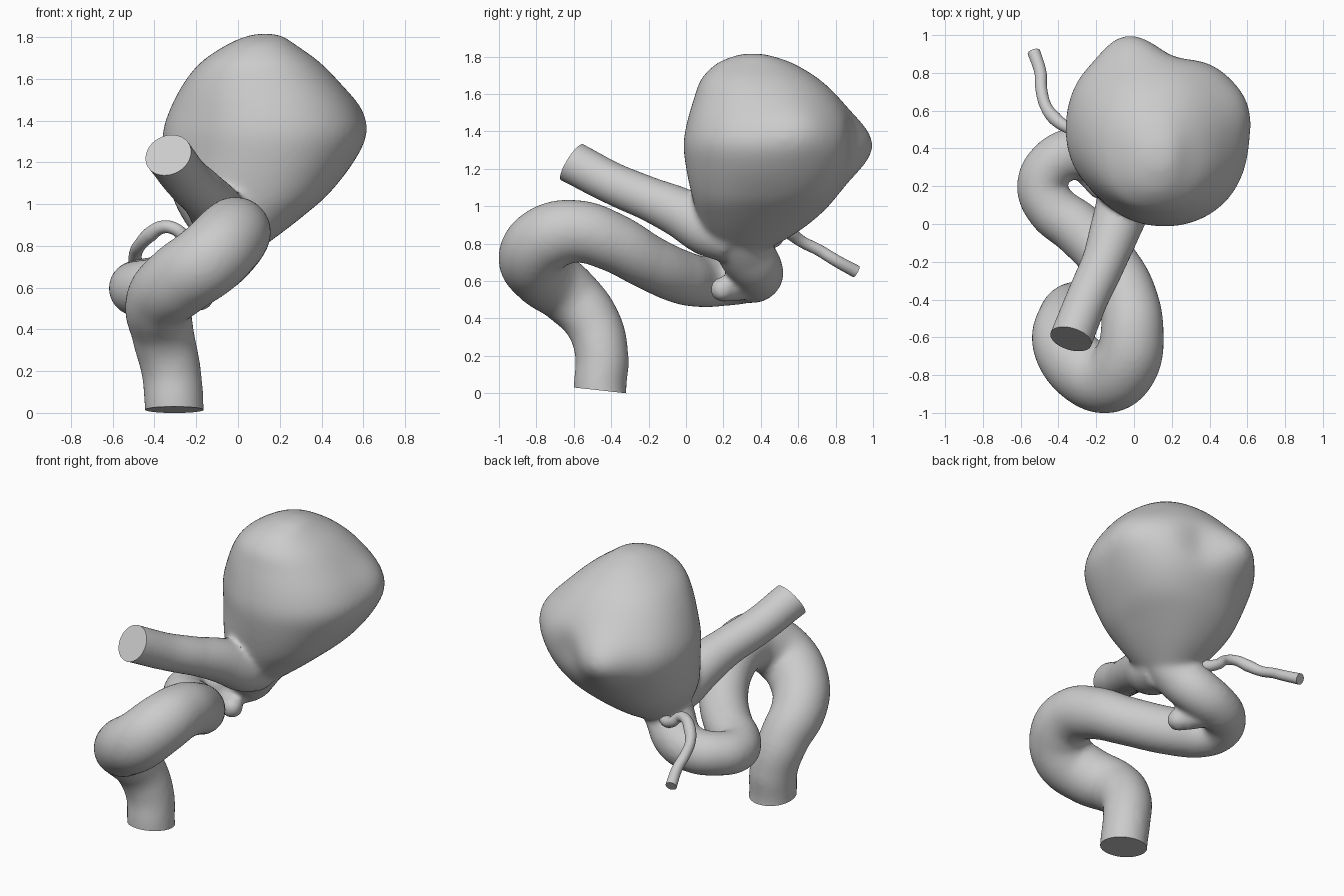
import bpy, bmesh, math
from mathutils import Vector

if "Cube" in bpy.data.objects:
    bpy.data.objects.remove(bpy.data.objects["Cube"])


def tube_mesh(points):
    """Round tube through (x, y, z, radius) points, returned as mesh data."""
    cu = bpy.data.curves.new("path", 'CURVE')
    cu.dimensions = '3D'
    cu.bevel_depth = 1.0
    cu.bevel_resolution = 10
    cu.resolution_u = 10
    cu.use_fill_caps = True
    sp = cu.splines.new('BEZIER')
    sp.bezier_points.add(len(points) - 1)
    for bp, (x, y, z, r) in zip(sp.bezier_points, points):
        bp.co = (x, y, z)
        bp.radius = r
        bp.handle_left_type = bp.handle_right_type = 'AUTO'
    ob = bpy.data.objects.new("path", cu)
    bpy.context.collection.objects.link(ob)
    bpy.context.view_layer.update()
    me = bpy.data.meshes.new_from_object(ob.evaluated_get(bpy.context.evaluated_depsgraph_get()))
    bpy.data.objects.remove(ob)
    return me


def refine(rows, steps=5):
    """Catmull-Rom interpolation between the rows of a table."""
    out = []
    for i in range(len(rows) - 1):
        p0, p1, p2, p3 = rows[max(i - 1, 0)], rows[i], rows[i + 1], rows[min(i + 2, len(rows) - 1)]
        for s in range(steps):
            t = s / steps
            out.append([0.5 * (2 * b + (c - a) * t + (2 * a - 5 * b + 4 * c - d) * t * t
                               + (3 * b - a - 3 * c + d) * t ** 3)
                        for a, b, c, d in zip(p0, p1, p2, p3)])
    return out + [list(rows[-1])]


def add_loft(bm, sections, power, bulges, n=72):
    """Closed stack of superellipses (z, x0, x1, y0, y1) with soft bulges (point, height, width)."""
    rings = []
    for z, x0, x1, y0, y1 in refine(sections):
        ring = []
        for i in range(n):
            c, s = math.cos(2 * math.pi * i / n), math.sin(2 * math.pi * i / n)
            k = (abs(c) ** power + abs(s) ** power) ** (-1 / power)
            p = Vector(((x0 + x1) / 2 + (x1 - x0) / 2 * c * k, (y0 + y1) / 2 + (y1 - y0) / 2 * s * k, z))
            push = sum(h * math.exp(-((p - Vector(q)).length / w) ** 2) for q, h, w in bulges)
            ring.append(bm.verts.new(p + Vector((c, s, 0)) * push))
        rings.append(ring)
    for a, b in zip(rings, rings[1:]):
        for i in range(n):
            j = (i + 1) % n
            bm.faces.new((a[i], a[j], b[j], b[i]))
    bm.faces.new(rings[0][::-1])
    bm.faces.new(rings[-1])


def make_object(name, bm):
    bmesh.ops.remove_doubles(bm, verts=bm.verts, dist=1e-5)
    bmesh.ops.recalc_face_normals(bm, faces=bm.faces)
    me = bpy.data.meshes.new(name)
    bm.to_mesh(me)
    bm.free()
    ob = bpy.data.objects.new(name, me)
    bpy.context.collection.objects.link(ob)
    return ob


def smooth_shade(ob):
    bpy.ops.object.select_all(action='DESELECT')
    ob.select_set(True)
    bpy.context.view_layer.objects.active = ob
    bpy.ops.object.shade_smooth_by_angle(angle=math.radians(40))


# Winding inlet vessel, from the base up to the neck
inlet = [(-0.30, -0.45, -0.12, .142), (-0.305, -0.46, 0.02, .142), (-0.32, -0.45, 0.20, .143),
         (-0.36, -0.50, 0.38, .15), (-0.375, -0.63, 0.53, .165), (-0.28, -0.765, 0.635, .178),
         (-0.14, -0.82, 0.735, .183), (-0.04, -0.73, 0.835, .18), (-0.01, -0.58, 0.865, .168),
         (-0.03, -0.40, 0.81, .158), (-0.13, -0.20, 0.70, .147), (-0.29, -0.03, 0.622, .145),
         (-0.44, 0.09, 0.597, .138), (-0.488, 0.20, 0.597, .132), (-0.44, 0.31, 0.61, .132),
         (-0.32, 0.375, 0.625, .137), (-0.20, 0.37, 0.67, .145), (-0.10, 0.31, 0.77, .15),
         (0.0, 0.28, 0.90, .15)]

# Outlet vessel, from the neck to the front
outlet = [(-0.02, 0.26, 0.83, .14), (-0.05, 0.12, 0.88, .15), (-0.10, -0.03, 0.965, .135),
          (-0.16, -0.2, 1.04, .118), (-0.25, -0.40, 1.125, .113), (-0.33, -0.60, 1.23, .115),
          (-0.38, -0.72, 1.29, .115)]

# Short blind stub under the back bend
stub = [(-0.34, 0.40, 0.61, .09), (-0.25, 0.28, 0.565, .073), (-0.185, 0.20, 0.555, .066)]

bm = bmesh.new()
for path in (inlet, outlet, stub):
    bm.from_mesh(tube_mesh(path))
tip = bmesh.ops.create_icosphere(bm, subdivisions=3, radius=.068)
bmesh.ops.translate(bm, verts=tip['verts'], vec=(-0.18, 0.195, 0.555))

# Balloon-shaped sac with soft bulges and one flattened corner
add_loft(bm, [(0.76, -.12, .07, .18, .42), (0.85, -.21, .19, .10, .58), (0.95, -.28, .315, .06, .71),
              (1.05, -.325, .43, .03, .80), (1.20, -.36, .55, -.005, .89), (1.33, -.37, .605, -.02, .92),
              (1.45, -.335, .575, .0, .90), (1.58, -.265, .485, .04, .815), (1.68, -.18, .39, .08, .71),
              (1.76, -.06, .28, .16, .58), (1.80, .03, .22, .25, .47), (1.815, .09, .17, .31, .40)], 2.2,
         [((-0.02, 0.9, 1.32), .095, .16), ((0.52, 0.60, 1.43), .035, .15), ((-0.25, 0.76, 1.33), .02, .15),
          ((-0.24, 0.12, 1.30), -.06, .28), ((0.23, 0.92, 1.33), -.04, .14), ((0.36, 0.70, 1.08), .025, .2),
          ((0.30, 0.15, 1.00), .02, .2)])
vessel = make_object("vessel_with_sac", bm)

# Fuse everything into one organic surface
m = vessel.modifiers.new("fuse", 'REMESH')
m.mode = 'VOXEL'
m.voxel_size = 0.014
m = vessel.modifiers.new("soften", 'SMOOTH')
m.factor = 0.5
m.iterations = 20
bpy.context.view_layer.update()
fused = bpy.data.meshes.new_from_object(vessel.evaluated_get(bpy.context.evaluated_depsgraph_get()))
vessel.modifiers.clear()

# Cut both vessel ends flat
bm = bmesh.new()
bm.from_mesh(fused)
for co, no in [((-0.305, -0.46, 0.015), (0, -0.11, -1)), ((-0.33, -0.61, 1.235), (-0.25, -0.8, 0.5))]:
    faces = [f for f in bm.faces if (f.calc_center_median() - Vector(co)).length < 0.3]
    geom = faces + list({e for f in faces for e in f.edges}) + list({v for f in faces for v in f.verts})
    cut = bmesh.ops.bisect_plane(bm, geom=geom, plane_co=co, plane_no=Vector(no).normalized(),
                                 clear_outer=True)['geom_cut']
    edges = [e for e in cut if isinstance(e, bmesh.types.BMEdge) and e.is_boundary]
    bmesh.ops.edgeloop_fill(bm, edges=edges)
bm.to_mesh(fused)
bm.free()
vessel.data = fused
smooth_shade(vessel)

# Thin crooked side branch
bm = bmesh.new()
bm.from_mesh(tube_mesh([(-0.08, 0.36, 0.84, .04), (-0.17, 0.45, 0.81, .036), (-0.24, 0.49, 0.83, .032),
                        (-0.30, 0.49, 0.88, .03), (-0.36, 0.515, 0.89, .031), (-0.42, 0.56, 0.855, .036),
                        (-0.465, 0.62, 0.81, .031), (-0.49, 0.71, 0.765, .031),
                        (-0.495, 0.80, 0.71, .032), (-0.53, 0.91, 0.65, .034)]))
smooth_shade(make_object("side_branch", bm))
